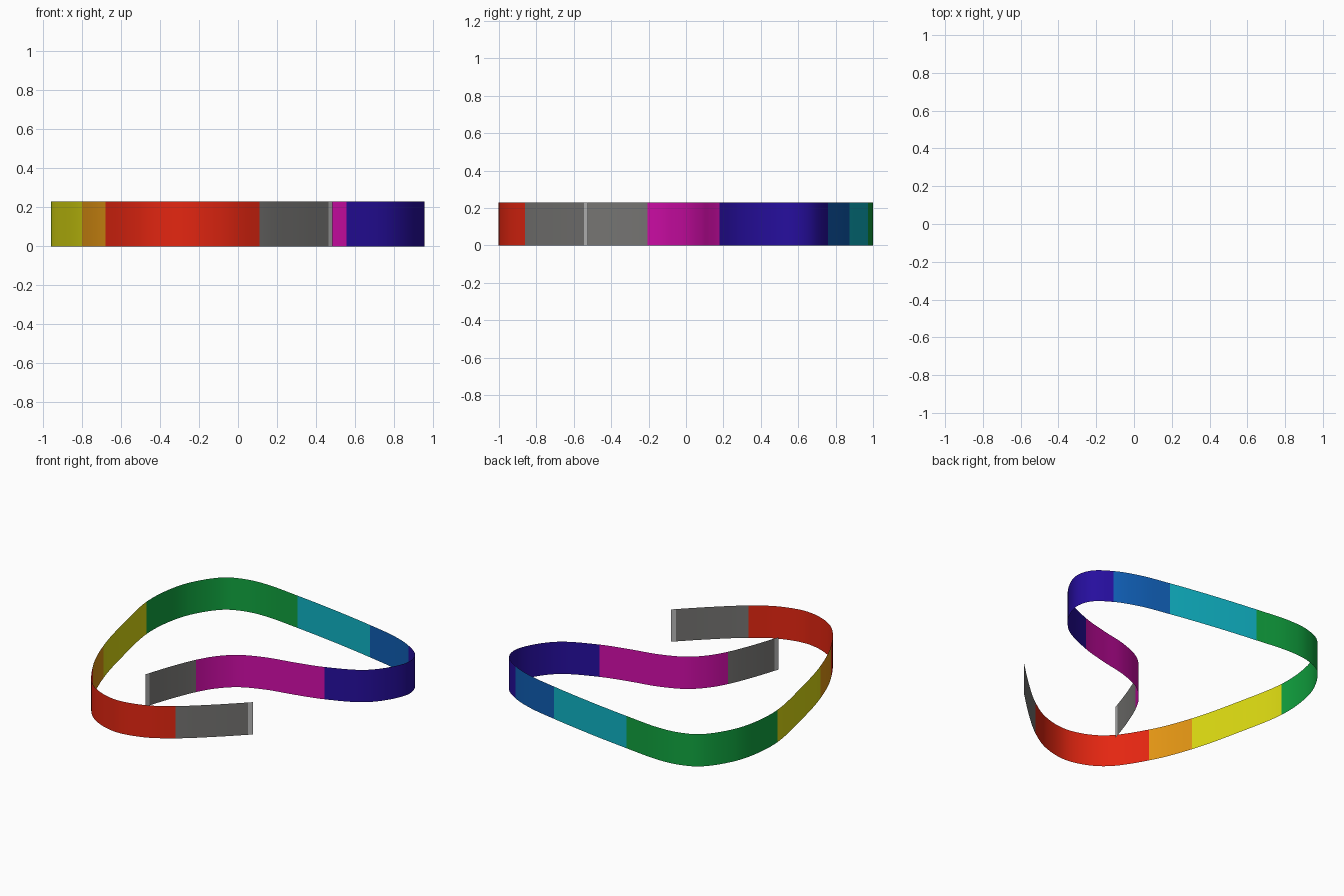
import bpy, bmesh
from mathutils import Vector

if "Cube" in bpy.data.objects:
    bpy.data.objects.remove(bpy.data.objects["Cube"])

HEIGHT = 0.23
STEPS = 8   # subdivisions between path points


def srgb(r, g, b):
    f = lambda c: c / 12.92 if c <= 0.04045 else ((c + 0.055) / 1.055) ** 2.4
    return (f(r / 255), f(g / 255), f(b / 255), 1)


COLOURS = {
    "light_gray": srgb(190, 190, 190), "gray": srgb(118, 117, 115),
    "red": srgb(228, 38, 17), "orange": srgb(228, 150, 20),
    "yellow": srgb(222, 220, 18), "green": srgb(17, 165, 64),
    "cyan": srgb(16, 184, 202), "blue": srgb(16, 95, 182),
    "navy": srgb(38, 14, 158), "magenta": srgb(208, 13, 168),
}

# Plan of the ribbon: each section runs from its first point to the next section's first point
SECTIONS = [
    ("front_end_tip", "light_gray", [(0.485, -0.525)]),
    ("front_tail", "gray", [(0.463, -0.546), (0.30, -0.70)]),
    ("red_bend", "red", [(0.11, -0.86), (-0.07, -0.965), (-0.28, -1.0), (-0.50, -0.91)]),
    ("orange_section", "orange", [(-0.68, -0.66)]),
    ("yellow_section", "yellow", [(-0.80, -0.37), (-0.892, -0.01)]),
    ("green_bend", "green", [(-0.957, 0.34), (-0.947, 0.556), (-0.895, 0.74), (-0.765, 0.925),
                             (-0.633, 0.985), (-0.48, 1.0)]),
    ("cyan_section", "cyan", [(-0.214, 0.973), (0.12, 0.927)]),
    ("blue_section", "blue", [(0.43, 0.873), (0.65, 0.825)]),
    ("navy_bend", "navy", [(0.81, 0.76), (0.925, 0.67), (0.955, 0.56), (0.905, 0.425), (0.79, 0.29)]),
    ("magenta_bend", "magenta", [(0.555, 0.18), (0.36, 0.127), (0.157, 0.082), (-0.01, 0.01),
                                 (-0.115, -0.09)]),
    ("inner_tail", "gray", [(-0.187, -0.206), (-0.265, -0.392)]),
    ("inner_end_tip", "light_gray", [(-0.317, -0.545)]),
]
END = (-0.327, -0.575)

pts = [Vector(p) for s in SECTIONS for p in s[2]] + [Vector(END)]
ext = [2 * pts[0] - pts[1]] + pts + [2 * pts[-1] - pts[-2]]


def curve_point(i, t):
    """Centripetal spline between path points i and i + 1."""
    p = ext[i:i + 4]
    k = [0.0]
    for a, b in zip(p, p[1:]):
        k.append(k[-1] + (b - a).length ** 0.5)
    u = k[1] + (k[2] - k[1]) * t
    mix = lambda a, b, s, e: a * ((e - u) / (e - s)) + b * ((u - s) / (e - s))
    a1, a2, a3 = [mix(p[j], p[j + 1], k[j], k[j + 1]) for j in range(3)]
    b1, b2 = mix(a1, a2, k[0], k[2]), mix(a2, a3, k[1], k[3])
    return mix(b1, b2, k[1], k[2])


materials = {}
for name, col in COLOURS.items():
    materials[name] = bpy.data.materials.new(name)
    materials[name].diffuse_color = col

# Upright single-sheet ribbon sections
start = 0
for name, colour, section in SECTIONS:
    n = len(section)
    path = [curve_point(start + i, s / STEPS) for i in range(n) for s in range(STEPS)]
    path.append(pts[start + n])
    start += n
    bm = bmesh.new()
    rows = [(bm.verts.new((p.x, p.y, 0)), bm.verts.new((p.x, p.y, HEIGHT))) for p in path]
    for a, b in zip(rows, rows[1:]):
        bm.faces.new((b[0], a[0], a[1], b[1])).smooth = True
    mesh = bpy.data.meshes.new(name)
    bm.to_mesh(mesh)
    bm.free()
    mesh.materials.append(materials[colour])
    bpy.context.collection.objects.link(bpy.data.objects.new(name, mesh))

for m in bpy.data.materials:
    if m.users and not m.is_grease_pencil:
        m.use_nodes = True
        m.node_tree.nodes["Principled BSDF"].inputs["Base Color"].default_value = m.diffuse_color
